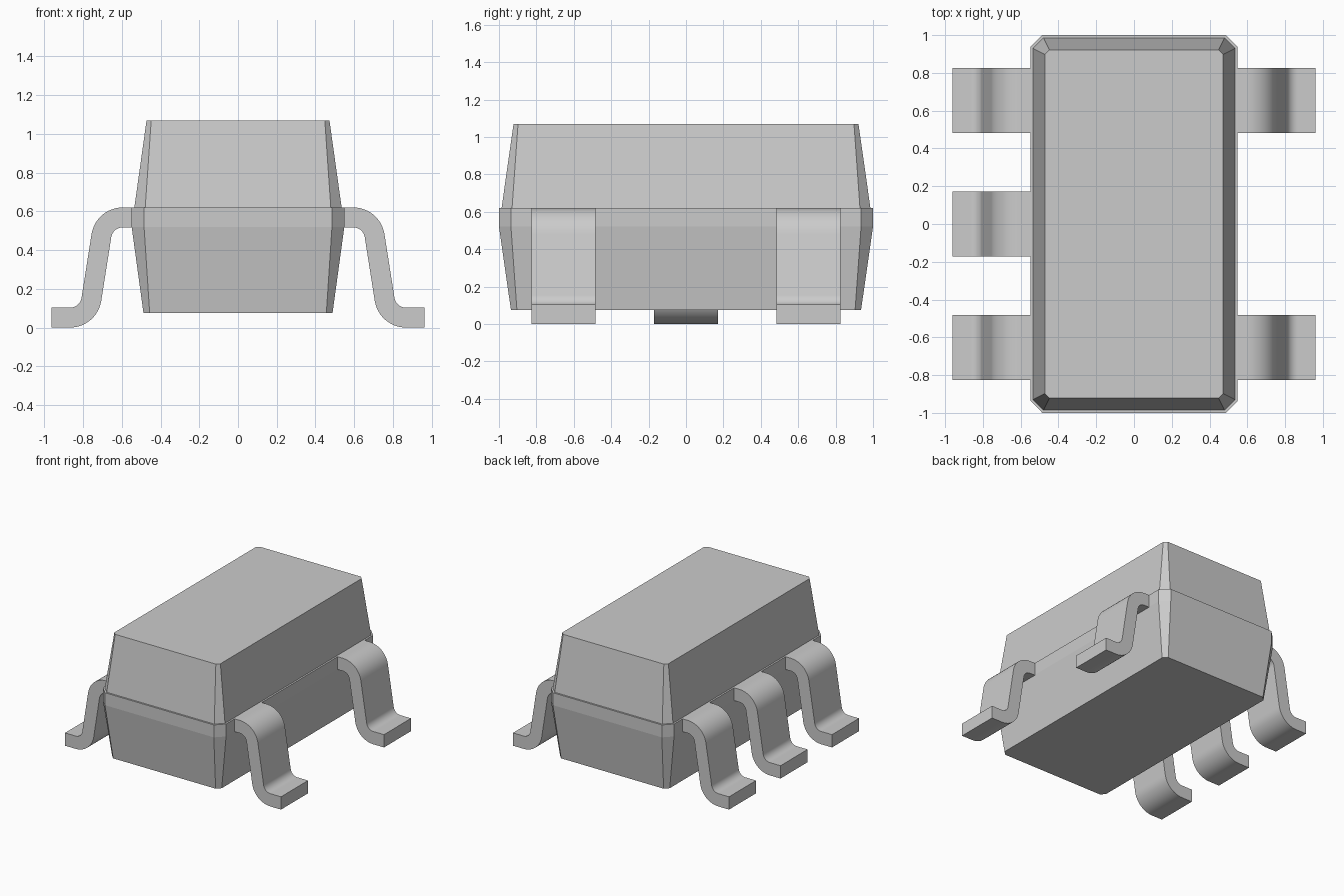
import bpy, bmesh
from math import cos, sin, radians

if "Cube" in bpy.data.objects:
    bpy.data.objects.remove(bpy.data.objects["Cube"])


def make_object(name, bm):
    bmesh.ops.recalc_face_normals(bm, faces=bm.faces[:])
    mesh = bpy.data.meshes.new(name)
    bm.to_mesh(mesh)
    bm.free()
    obj = bpy.data.objects.new(name, mesh)
    bpy.context.collection.objects.link(obj)
    return obj


def octagon(bm, hx, hy, c, z):
    pts = [(hx, hy - c), (hx - c, hy), (c - hx, hy), (-hx, hy - c),
           (-hx, c - hy), (c - hx, -hy), (hx - c, -hy), (hx, c - hy)]
    return [bm.verts.new((x, y, z)) for x, y in pts]


# Moulded body: chamfered rings stacked from bottom to top
def body():
    bm = bmesh.new()
    rings = [octagon(bm, *r) for r in (
        (0.488, 0.936, 0.032, 0.075),
        (0.549, 1.0, 0.064, 0.52),
        (0.549, 1.0, 0.064, 0.62),
        (0.535, 0.986, 0.056, 0.62),
        (0.472, 0.922, 0.024, 1.07))]
    for a, b in zip(rings, rings[1:]):
        for i in range(8):
            j = (i + 1) % 8
            bm.faces.new((a[i], a[j], b[j], b[i]))
    bm.faces.new(rings[0])
    bm.faces.new(rings[-1])
    make_object("body", bm)


def arc(cx, cz, r, a0, a1, n=12):
    angles = [radians(a0 + (a1 - a0) * i / n) for i in range(n + 1)]
    return [(cx + r * cos(a), cz + r * sin(a)) for a in angles]


# Gull-wing lead: two matching edge paths, swept across the lead width
def lead(name, side, y, half=0.172):
    r_out, r_in = 0.163, 0.06
    upper = (0.595, 0.457)
    lower = (0.867, 0.163)
    outer = ([(0.54, 0.62)] + arc(*upper, r_out, 90, 9)
             + arc(*lower, r_in, 189, 270) + [(0.962, 0.103)])
    inner = ([(0.54, 0.517)] + arc(*upper, r_in, 90, 9)
             + arc(*lower, r_out, 189, 270) + [(0.962, 0.0)])
    bm = bmesh.new()
    rings = []
    for (ox, oz), (ix, iz) in zip(outer, inner):
        corners = ((ox, y - half, oz), (ox, y + half, oz),
                   (ix, y + half, iz), (ix, y - half, iz))
        rings.append([bm.verts.new((side * px, py, pz)) for px, py, pz in corners])
    for a, b in zip(rings, rings[1:]):
        for i in range(4):
            j = (i + 1) % 4
            bm.faces.new((a[i], a[j], b[j], b[i]))
    bm.faces.new(rings[0])
    bm.faces.new(rings[-1])
    obj = make_object(name, bm)
    bpy.ops.object.select_all(action='DESELECT')
    obj.select_set(True)
    bpy.context.view_layer.objects.active = obj
    bpy.ops.object.shade_smooth_by_angle(angle=radians(30))


body()

# Three leads on the left, two on the right
for label, y in (("front", -0.655), ("middle", 0.0), ("back", 0.655)):
    lead("left_" + label + "_lead", -1, y)
    if y:
        lead("right_" + label + "_lead", 1, y)
